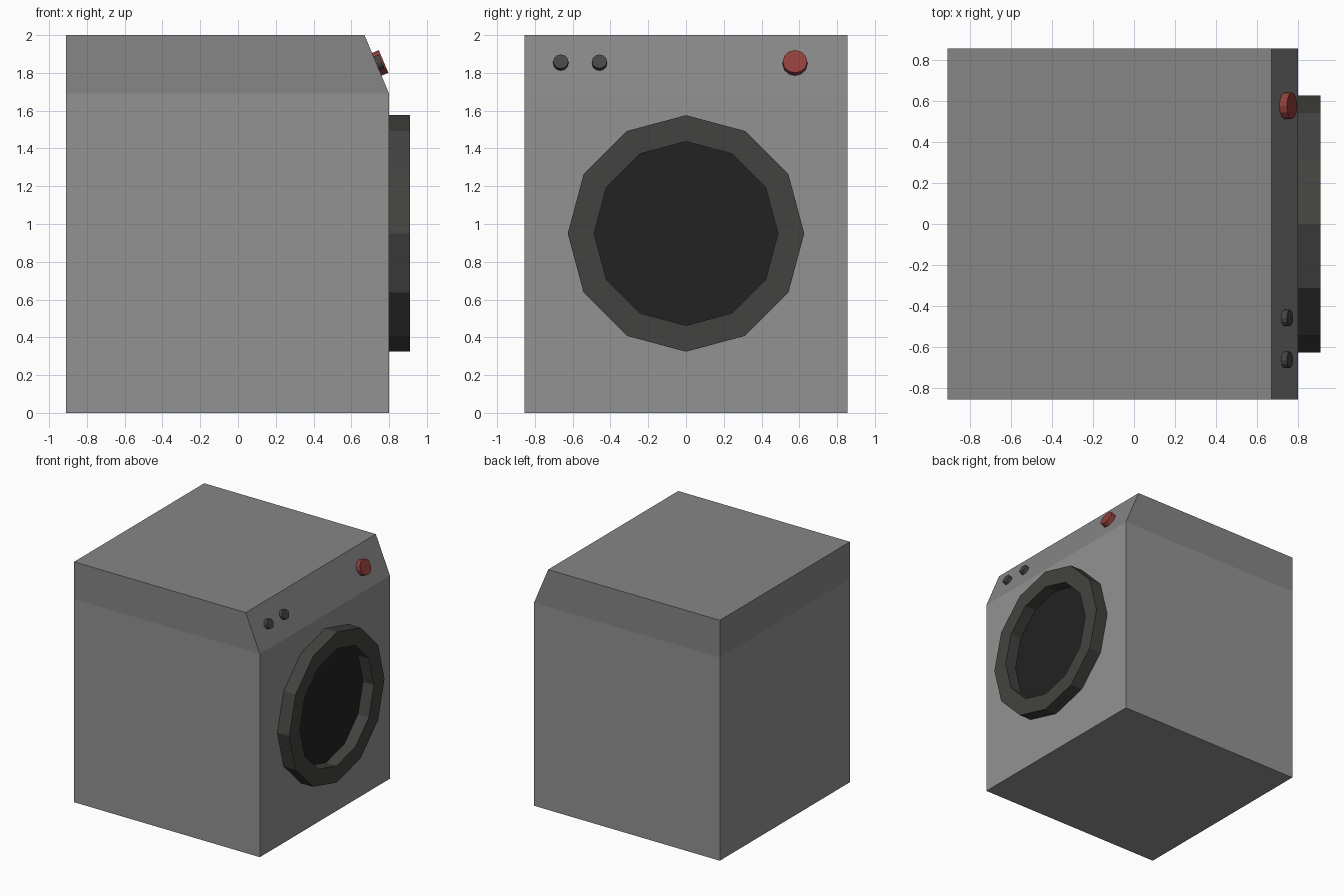
import bpy, bmesh, math
from mathutils import Vector, Matrix

if "Cube" in bpy.data.objects:
    bpy.data.objects.remove(bpy.data.objects["Cube"])

HALF_Y = 0.855
DOOR_Z = 0.95


def material(name, rgb):
    m = bpy.data.materials.new(name)
    m.diffuse_color = (*rgb, 1)
    m.use_nodes = True
    m.node_tree.nodes["Principled BSDF"].inputs["Base Color"].default_value = m.diffuse_color
    return m


def finish(name, bm, mat=None):
    bmesh.ops.recalc_face_normals(bm, faces=bm.faces)
    me = bpy.data.meshes.new(name)
    bm.to_mesh(me)
    bm.free()
    ob = bpy.data.objects.new(name, me)
    bpy.context.collection.objects.link(ob)
    if mat:
        me.materials.append(mat)
    return ob


def cylinder(name, base, axis, radius, depth, sides, mat):
    """Flat-sided cylinder standing on base along axis, one vertex pointing up."""
    axis = Vector(axis).normalized()
    side = Vector((0, 1, 0))
    up = axis.cross(side)
    rot = Matrix((side, up, axis)).transposed().to_4x4()
    bm = bmesh.new()
    bmesh.ops.create_cone(bm, cap_ends=True, segments=sides, radius1=radius,
                          radius2=radius, depth=depth,
                          matrix=Matrix.Translation(Vector(base) + axis * depth / 2) @ rot)
    return finish(name, bm, mat)


panel_grey = material("panel_grey", (0.24, 0.24, 0.24))
rim_grey = material("rim_grey", (0.055, 0.055, 0.05))
glass_black = material("glass_black", (0.016, 0.016, 0.016))
knob_grey = material("knob_grey", (0.06, 0.06, 0.06))
knob_red = material("knob_red", (0.28, 0.05, 0.045))

# Cabinet: side profile extruded across, with the top band cut in by a bisect
bm = bmesh.new()
profile = [(-0.91, 0), (0.80, 0), (0.80, 1.69), (0.67, 2.0), (-0.91, 2.0)]
face = bm.faces.new([bm.verts.new((x, -HALF_Y, z)) for x, z in profile])
ext = bmesh.ops.extrude_face_region(bm, geom=[face])["geom"]
bmesh.ops.translate(bm, vec=(0, 2 * HALF_Y, 0),
                    verts=[v for v in ext if isinstance(v, bmesh.types.BMVert)])
if not face.is_valid or len(bm.faces) < 7:
    bmesh.ops.holes_fill(bm, edges=bm.edges, sides=0)
bmesh.ops.bisect_plane(bm, geom=bm.verts[:] + bm.edges[:] + bm.faces[:],
                       plane_co=(0, 0, 1.69), plane_no=(0, 0, 1), dist=1e-4)
for f in bm.faces:
    f.material_index = int(f.calc_center_median().z > 1.69)
cabinet = finish("cabinet", bm, material("cabinet_grey", (0.29, 0.29, 0.29)))
cabinet.data.materials.append(panel_grey)

# Door rim: twelve-sided ring
bm = bmesh.new()
N = 12
loops = []
for x, r in [(0.80, 0.626), (0.91, 0.626), (0.91, 0.487), (0.80, 0.487)]:
    loops.append([bm.verts.new((x, r * math.sin(i * math.tau / N),
                                DOOR_Z + r * math.cos(i * math.tau / N)))
                  for i in range(N)])
for a, b in zip(loops, loops[1:] + loops[:1]):
    for i in range(N):
        j = (i + 1) % N
        bm.faces.new((a[i], a[j], b[j], b[i]))
finish("door_rim", bm, rim_grey)

# Door glass recessed inside the rim
cylinder("door_glass", (0.79, 0, DOOR_Z), (1, 0, 0), 0.487, 0.02, N, glass_black)

# Controls on the sloped panel
slope = (0.31, 0, 0.13)
cylinder("main_dial", (0.734, 0.577, 1.845), slope, 0.065, 0.04, 12, knob_red)
for y in (-0.663, -0.458):
    cylinder("small_knob", (0.733, y, 1.849), slope, 0.04, 0.03, 12, knob_grey)
